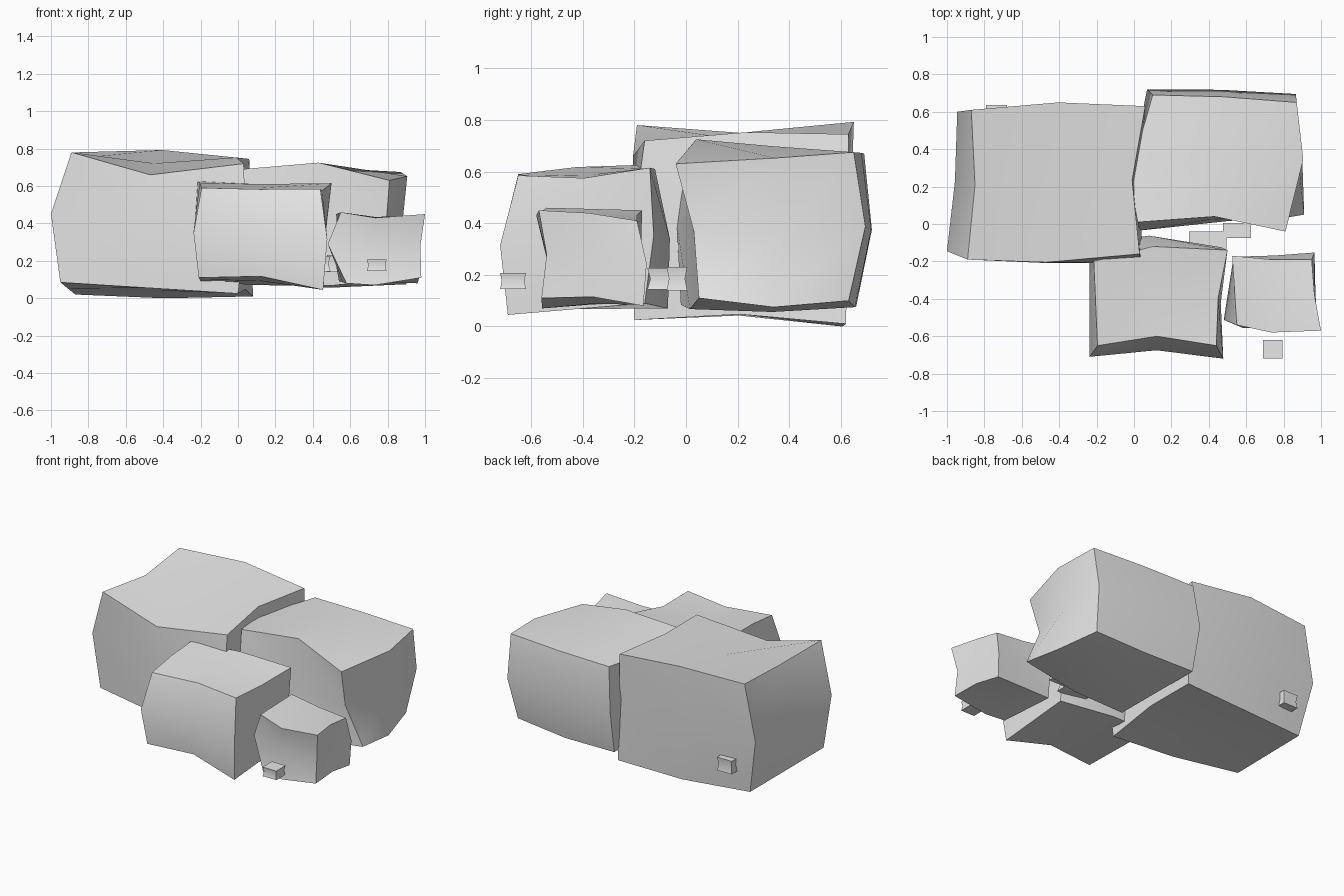
import bpy, bmesh, math
from mathutils import Vector
from itertools import product

if "Cube" in bpy.data.objects:
    bpy.data.objects.remove(bpy.data.objects["Cube"])

grey = bpy.data.materials.new("stone_grey")
grey.diffuse_color = (0.8, 0.8, 0.8, 1)
grey.use_nodes = True
grey.node_tree.nodes["Principled BSDF"].inputs["Base Color"].default_value = grey.diffuse_color


def rock(name, corners, bends):
    """Warped box: 8 corners (x fastest, then y, then z) on a 3x3x3 grid,
    with offsets that bend the middles of chosen edges."""
    c = [Vector(p) for p in corners]
    pos = {}
    for key in product(range(3), repeat=3):
        p = Vector()
        for n, q in enumerate(c):
            w = 1.0
            for axis in range(3):
                t = key[axis] / 2
                w *= t if (n >> axis) & 1 else 1 - t
            p += q * w
        ones = [a for a in range(3) if key[a] == 1]
        if len(ones) == 1:
            p += Vector(bends.get(key, (0, 0, 0)))
        elif len(ones) == 2:
            # face centre follows its four bent edges
            for a in ones:
                for v in (0, 2):
                    k = list(key)
                    k[a] = v
                    p += Vector(bends.get(tuple(k), (0, 0, 0))) / 2
        pos[key] = p
    bm = bmesh.new()
    verts = {k: bm.verts.new(p) for k, p in pos.items() if k != (1, 1, 1)}
    for axis in range(3):
        u, v = (axis + 1) % 3, (axis + 2) % 3
        for side, a, b in product((0, 2), (0, 1), (0, 1)):
            ring = []
            for da, db in ((0, 0), (1, 0), (1, 1), (0, 1)):
                k = [0, 0, 0]
                k[axis], k[u], k[v] = side, a + da, b + db
                ring.append(verts[tuple(k)])
            bm.faces.new(ring if side else ring[::-1])
    me = bpy.data.meshes.new(name)
    bm.to_mesh(me)
    bm.free()
    me.materials.append(grey)
    ob = bpy.data.objects.new(name, me)
    bpy.context.collection.objects.link(ob)
    bpy.ops.object.select_all(action='DESELECT')
    ob.select_set(True)
    bpy.context.view_layer.objects.active = ob
    bpy.ops.object.shade_smooth_by_angle(angle=math.radians(42))


# Large boulders at the back
rock("back_left_boulder",
     [(-.95, -.13, .085), (0, -.2, .025), (-.87, .55, .02), (.08, .62, .01),
      (-.89, -.19, .78), (.03, -.16, .72), (-.87, .61, .78), (.06, .63, .745)],
     {(1, 0, 2): (-.04, -.03, -.09), (1, 2, 2): (0, .03, .03),
      (0, 0, 1): (-.08, .015, .02), (0, 2, 1): (-.075, .02, 0),
      (2, 0, 1): (.03, -.03, 0), (2, 1, 0): (0, 0, .03),
      (2, 1, 2): (-.055, 0, .02), (0, 1, 2): (.03, 0, -.03),
      (1, 2, 0): (0, .02, -.015), (1, 0, 0): (0, -.03, 0)})
rock("back_right_boulder",
     [(.08, -.02, .085), (.91, .05, .11), (.08, .66, .08), (.83, .63, .1),
      (.02, .01, .69), (.81, -.04, .63), (.1, .69, .67), (.87, .65, .675)],
     {(1, 0, 2): (.015, .055, .065), (0, 1, 2): (-.085, -.1, 0),
      (2, 1, 2): (.065, .04, 0), (1, 2, 2): (0, .01, 0),
      (0, 0, 1): (-.02, -.03, 0), (2, 0, 1): (-.07, .025, 0),
      (2, 2, 1): (.015, .055, 0), (0, 2, 1): (-.02, .045, 0),
      (2, 1, 0): (.03, 0, -.03), (1, 0, 0): (0, 0, -.03),
      (1, 2, 0): (0, .01, -.015)})

# Smaller boulders in front
rock("front_middle_boulder",
     [(-.21, -.68, .11), (.455, -.69, .045), (-.2, -.1, .09), (.46, -.16, .09),
      (-.195, -.65, .59), (.44, -.65, .585), (-.215, -.2, .625), (.5, -.14, .615)],
     {(1, 0, 0): (0, .03, .04), (1, 0, 2): (0, .05, -.005),
      (0, 0, 1): (-.035, -.045, 0), (2, 0, 1): (.03, -.05, 0),
      (2, 2, 1): (-.01, .025, 0), (0, 2, 1): (-.03, .04, 0),
      (1, 2, 2): (-.04, .05, -.01), (2, 1, 2): (-.02, 0, -.025),
      (1, 2, 0): (-.03, .06, -.02), (0, 1, 2): (0, 0, .01)})
rock("front_right_boulder",
     [(.58, -.555, .08), (.98, -.56, .11), (.54, -.18, .09), (.96, -.165, .08),
      (.55, -.54, .46), (1, -.57, .45), (.525, -.17, .45), (.95, -.19, .41)],
     {(1, 0, 2): (-.04, -.025, -.025), (1, 0, 0): (-.05, 0, -.025),
      (0, 0, 1): (-.085, .035, .02), (2, 0, 1): (-.015, .025, 0),
      (2, 2, 1): (.01, .025, 0), (2, 1, 0): (0, 0, .02),
      (1, 2, 2): (0, -.01, 0), (2, 1, 2): (-.01, 0, .01)})

# Pebbles: slightly pinched little blocks (centre, half size)
pebbles = {"front_pebble": ((.742, -.67, .176), (.052, .05, .031)),
           "back_pebble": ((-.735, .58, .195), (.055, .055, .045)),
           "middle_pebble": ((.55, -.035, .185), (.075, .04, .045)),
           "inner_pebble": ((.395, -.095, .185), (.1, .055, .042))}
for name, (c, h) in pebbles.items():
    pts = [tuple(c[a] + h[a] * (1 if (n >> a) & 1 else -1) for a in range(3))
           for n in range(8)]
    pinch = h[0] * .12
    rock(name, pts, {(i, j, 1): (pinch * (1 - i), pinch * (1 - j), 0)
                     for i in (0, 2) for j in (0, 2)})
